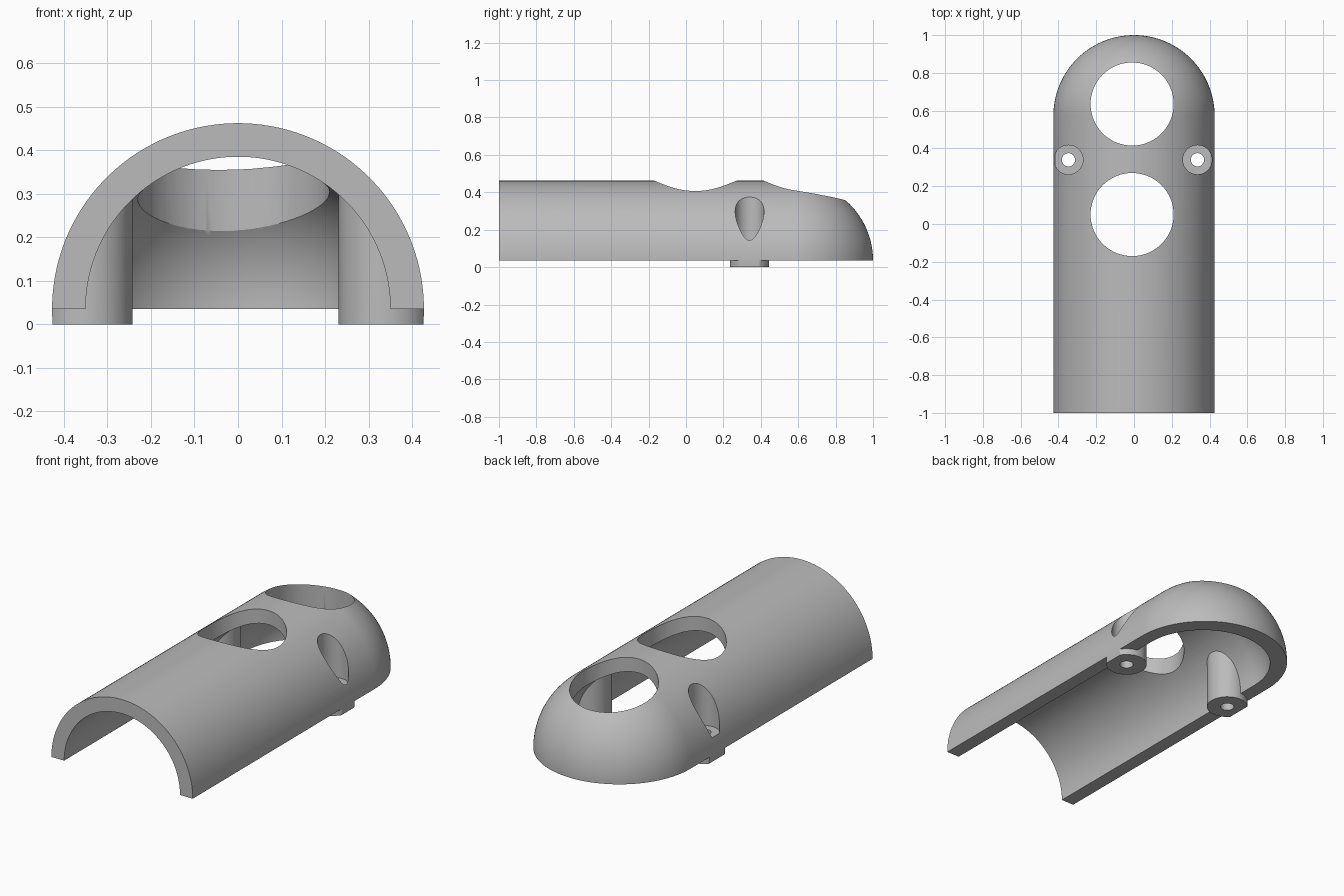
import bpy
import bmesh
from math import pi, sin, cos, radians
from mathutils import Matrix, Vector

cube = bpy.data.objects.get("Cube")
if cube:
    bpy.data.objects.remove(cube, do_unlink=True)

BASE = 0.035            # height of the shell's lower rim
SEGMENTS = 128

grey = bpy.data.materials.new("plain grey")
grey.use_nodes = True
grey.diffuse_color = (0.5, 0.5, 0.5, 1)
grey.node_tree.nodes["Principled BSDF"].inputs["Base Color"].default_value = (0.5, 0.5, 0.5, 1)


def finish(bm, name):
    bmesh.ops.recalc_face_normals(bm, faces=bm.faces)
    mesh = bpy.data.meshes.new(name)
    bm.to_mesh(mesh)
    bm.free()
    mesh.materials.append(grey)
    obj = bpy.data.objects.new(name, mesh)
    bpy.context.collection.objects.link(obj)
    return obj


def capsule(name, radius, front, dome_centre):
    """Round bar along y, flat at the front and domed at the back."""
    bm = bmesh.new()
    steps = 32
    profile = [(0, front), (radius, front)]
    profile += [(radius * cos(i * pi / 2 / steps), dome_centre + radius * sin(i * pi / 2 / steps))
                for i in range(steps)]
    profile.append((0, dome_centre + radius))
    turn = Matrix.Rotation(pi / SEGMENTS, 3, 'Y')
    verts = [bm.verts.new(turn @ Vector((r, y, 0)) + Vector((0, 0, BASE))) for r, y in profile]
    edges = [bm.edges.new(pair) for pair in zip(verts, verts[1:])]
    bmesh.ops.spin(bm, geom=verts + edges, cent=(0, 0, BASE), axis=(0, 1, 0),
                   angle=2 * pi, steps=SEGMENTS)
    bmesh.ops.remove_doubles(bm, verts=bm.verts, dist=1e-5)
    return finish(bm, name)


def post(name, x, y, radius, low, high):
    bm = bmesh.new()
    bmesh.ops.create_cone(bm, cap_ends=True, segments=64, radius1=radius, radius2=radius,
                          depth=high - low, matrix=Matrix.Translation((x, y, (low + high) / 2)))
    return finish(bm, name)


def block(name, size, centre):
    bm = bmesh.new()
    bmesh.ops.create_cube(bm, size=1, matrix=Matrix.Translation(centre) @ Matrix.Diagonal((*size, 1)))
    return finish(bm, name)


def combine(target, tool, operation):
    """Apply a boolean and discard the tool."""
    mod = target.modifiers.new("cut", 'BOOLEAN')
    mod.operation = operation
    mod.solver = 'EXACT'
    mod.object = tool
    bpy.context.view_layer.objects.active = target
    bpy.ops.object.modifier_apply(modifier=mod.name)
    bpy.data.objects.remove(tool, do_unlink=True)


shell = capsule("domed_half_tube_shell", 0.427, -1, 0.573)

# Hollow inside and open underside, leaving the screw bosses standing
hollow = capsule("hollow", 0.35, -1.1, 0.555)
combine(hollow, block("underside", (2, 2.6, 1), (0, 0, BASE - 0.5)), 'UNION')
bosses = ((-0.347, 0.34), (0.336, 0.34))
for x, y in bosses:
    combine(hollow, post("boss", x, y, 0.105, 0, 0.7), 'DIFFERENCE')
combine(shell, hollow, 'DIFFERENCE')

# Two large openings in the top
for y in (0.05, 0.635):
    combine(shell, post("opening", -0.01, y, 0.22, 0.1, 0.8), 'DIFFERENCE')

# Counterbored screw holes through the bosses
for x, y in bosses:
    combine(shell, post("counterbore", x, y, 0.077, 0.125, 0.8), 'DIFFERENCE')
    combine(shell, post("screw_hole", x, y, 0.035, -0.2, 0.3), 'DIFFERENCE')

bpy.ops.object.select_all(action='DESELECT')
shell.select_set(True)
bpy.context.view_layer.objects.active = shell
bpy.ops.object.shade_smooth_by_angle(angle=radians(30))
